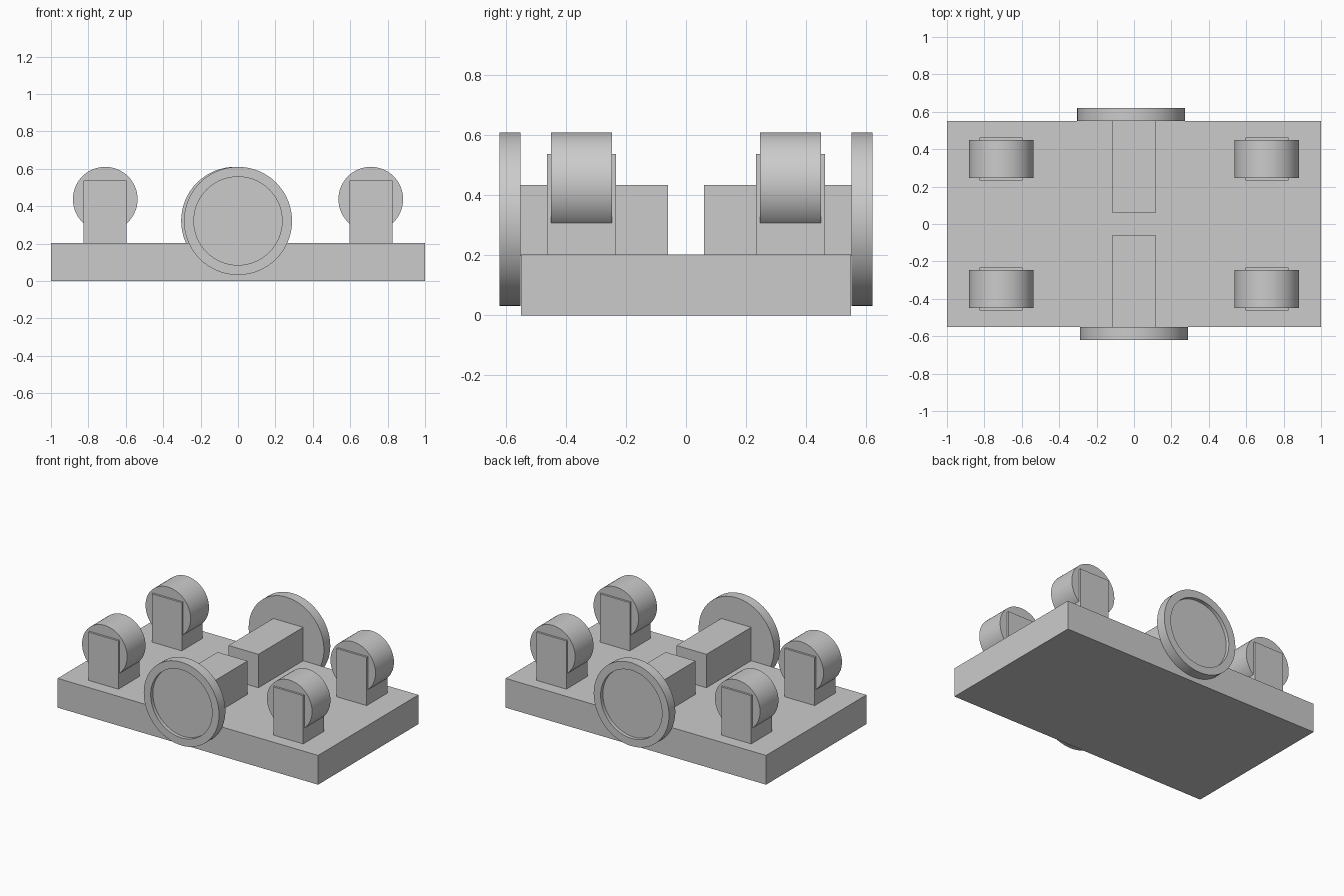
import bpy, bmesh
from math import pi, radians
from mathutils import Matrix, Vector

cube = bpy.data.objects.get("Cube")
if cube:
    bpy.data.objects.remove(cube, do_unlink=True)

GREY = (0.6, 0.6, 0.6, 1)
grey = bpy.data.materials.new("plain grey")
grey.use_nodes = True
grey.diffuse_color = GREY
grey.node_tree.nodes["Principled BSDF"].inputs["Base Color"].default_value = GREY


def finish(name, bm, smooth=False):
    bmesh.ops.recalc_face_normals(bm, faces=bm.faces)
    mesh = bpy.data.meshes.new(name)
    bm.to_mesh(mesh)
    bm.free()
    mesh.materials.append(grey)
    obj = bpy.data.objects.new(name, mesh)
    bpy.context.collection.objects.link(obj)
    if smooth:
        bpy.ops.object.select_all(action="DESELECT")
        obj.select_set(True)
        bpy.context.view_layer.objects.active = obj
        bpy.ops.object.shade_smooth_by_angle(angle=radians(30))
    return obj


def box(name, low, high):
    low, high = Vector(low), Vector(high)
    bm = bmesh.new()
    bmesh.ops.create_cube(bm, size=1, matrix=Matrix.Translation((low + high) / 2)
                          @ Matrix.Diagonal((*(high - low), 1)))
    return finish(name, bm)


def drum(name, centre, radius, depth, dish_side=0, rim=0.053, dish=0.025):
    """Cylinder along y; dish_side recesses the cap facing that y direction."""
    bm = bmesh.new()
    bmesh.ops.create_cone(bm, cap_ends=True, segments=64, radius1=radius, radius2=radius,
                          depth=depth, matrix=Matrix.Translation(centre)
                          @ Matrix.Rotation(pi / 2, 4, "X"))
    if dish_side:
        bm.normal_update()
        cap = [f for f in bm.faces if f.normal.y * dish_side > 0.9]
        # Ring-shaped lip, then a straight-walled recess
        bmesh.ops.inset_region(bm, faces=cap, thickness=rim)
        floor = bmesh.ops.extrude_face_region(bm, geom=cap)["geom"]
        bmesh.ops.delete(bm, geom=cap, context="FACES_ONLY")
        verts = [v for v in floor if isinstance(v, bmesh.types.BMVert)]
        bmesh.ops.translate(bm, verts=verts, vec=(0, -dish_side * dish, 0))
    return finish(name, bm, True)


# Base slab
box("base_plate", (-1, -0.55, 0), (1, 0.55, 0.203))

for end, side in (("front", -1), ("back", 1)):
    # Central beam and the dished disc on its outer end
    y0, y1 = sorted((side * 0.06, side * 0.555))
    box(end + "_beam", (-0.115, y0, 0.2), (0.115, y1, 0.435))
    disc_x = -0.015 if side > 0 else 0
    drum(end + "_disc", (disc_x, side * 0.586, 0.321), 0.289, 0.07, side)

    # Corner posts, each carrying a roller
    for hand, sx in (("right", -1), ("left", 1)):
        x, y = sx * 0.71, side * 0.348
        box(f"{end}_{hand}_post", (x - 0.115, y - 0.115, 0.2), (x + 0.115, y + 0.115, 0.538))
        drum(f"{end}_{hand}_roller", (x, y, 0.437), 0.173, 0.202)
